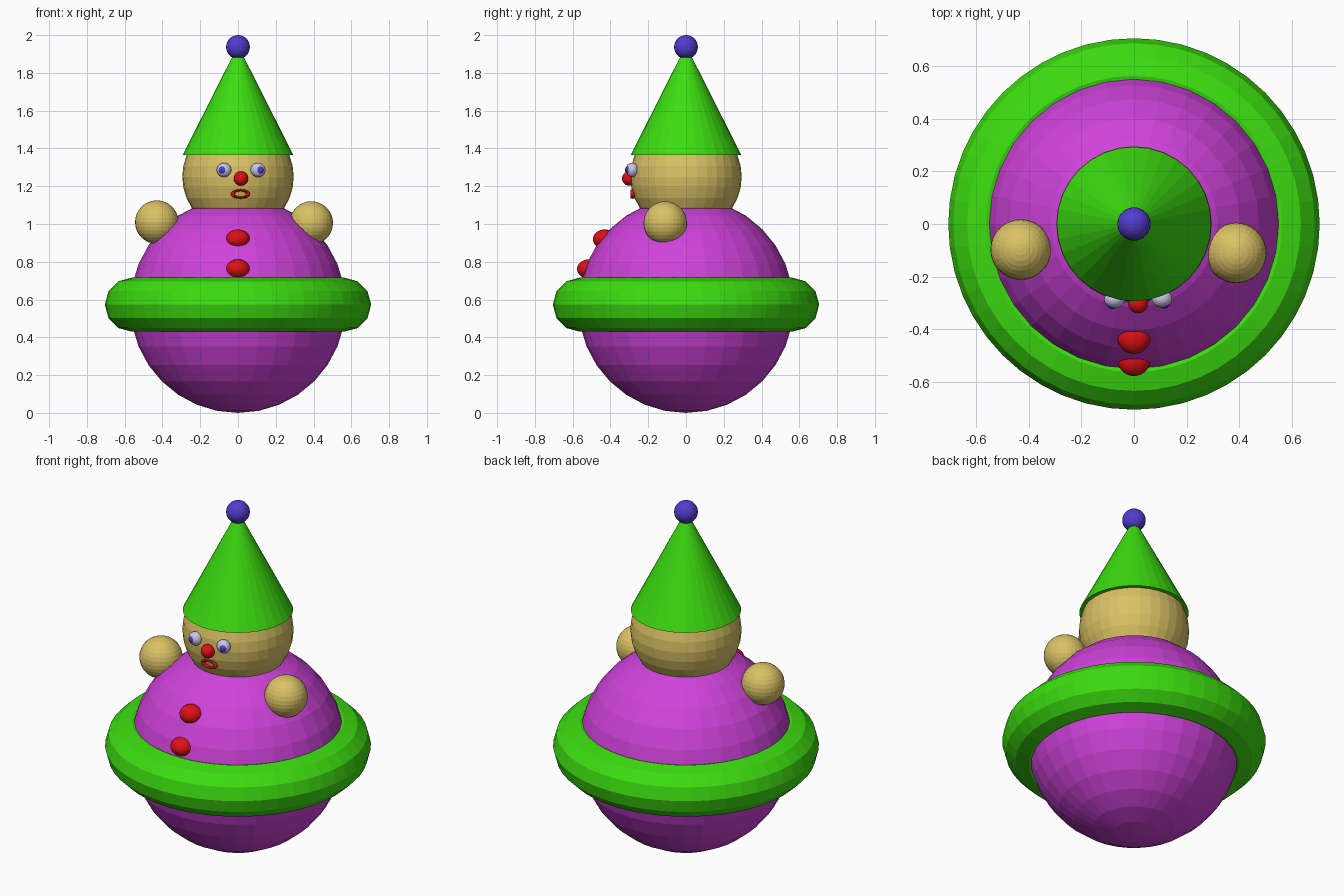
import bpy, bmesh, math
from mathutils import Matrix, Vector

if "Cube" in bpy.data.objects:
    bpy.data.objects.remove(bpy.data.objects["Cube"])


def mat(name, rgb):
    m = bpy.data.materials.new(name)
    m.diffuse_color = (*rgb, 1)
    m.use_nodes = True
    m.node_tree.nodes["Principled BSDF"].inputs["Base Color"].default_value = m.diffuse_color
    return m


PURPLE = mat("purple", (0.62, 0.055, 0.70))
GREEN = mat("green", (0.045, 0.72, 0.005))
TAN = mat("tan", (0.70, 0.54, 0.13))
RED = mat("red", (0.74, 0.005, 0.008))
BLUE = mat("blue", (0.085, 0.045, 0.62))
PALE = mat("pale_lilac", (0.58, 0.56, 0.78))


def finish(name, bm, material):
    me = bpy.data.meshes.new(name)
    bm.to_mesh(me)
    bm.free()
    me.materials.append(material)
    ob = bpy.data.objects.new(name, me)
    bpy.context.collection.objects.link(ob)
    return ob


def ball(name, center, radii, material, seg=32, rings=16):
    if not isinstance(radii, tuple):
        radii = (radii,) * 3
    bm = bmesh.new()
    bmesh.ops.create_uvsphere(bm, u_segments=seg, v_segments=rings, radius=1,
                              matrix=Matrix.Translation(center) @ Matrix.Diagonal((*radii, 1)))
    return finish(name, bm, material)


def ring(name, center, major, minor, material, seg, sides, scale=(1, 1, 1), tilt=0):
    bm = bmesh.new()
    rows = []
    for i in range(seg):
        a = math.tau * i / seg
        row = []
        for j in range(sides):
            b = math.tau * j / sides
            r = major + minor * math.cos(b)
            row.append(bm.verts.new((r * math.cos(a), r * math.sin(a), minor * math.sin(b))))
        rows.append(row)
    for i in range(seg):
        p, q = rows[i], rows[(i + 1) % seg]
        for j in range(sides):
            k = (j + 1) % sides
            bm.faces.new((p[j], q[j], q[k], p[k]))
    bm.transform(Matrix.Translation(center) @ Matrix.Diagonal((*scale, 1))
                 @ Matrix.Rotation(tilt, 4, 'X'))
    return finish(name, bm, material)


# round body with a padded belt
ball("body", (0, 0, 0.57), 0.57, PURPLE)
ring("belt", (0, 0, 0.573), 0.562, 0.143, GREEN, 48, 12)

# head
ball("head", (0, 0, 1.25), 0.295, TAN)

# pointed hat with pompom
bm = bmesh.new()
bmesh.ops.create_cone(bm, cap_ends=True, segments=32, radius1=0.293, radius2=0,
                      depth=0.58, matrix=Matrix.Translation((0, 0, 1.365 + 0.29)))
finish("hat", bm, GREEN)
ball("pompom", (0, 0, 1.937), 0.063, BLUE)

# hands
ball("left_hand", (-0.43, -0.097, 1.01), 0.115, TAN)
ball("right_hand", (0.388, -0.11, 1.005), 0.115, TAN)

# buttons down the chest
for i, (y, z) in enumerate(((-0.43, 0.92), (-0.514, 0.762))):
    ball(f"button_{i + 1}", (0, y, z), (0.063, 0.063, 0.051), RED)

# eyes with pupils
for side, ex, px, ey in (("left", -0.074, -0.081, -0.286), ("right", 0.106, 0.115, -0.284)):
    ball(f"{side}_eye", (ex, ey, 1.286), (0.039, 0.033, 0.038), PALE)
    ball(f"{side}_pupil", (px, ey - 0.016, 1.286), (0.023, 0.021, 0.023), BLUE, 16, 8)

# nose and open mouth
ball("nose", (0.016, -0.301, 1.241), 0.038, RED)
ring("mouth", (0.013, -0.283, 1.159), 0.04, 0.011, RED, 32, 12, (1, 1, 0.5), math.pi / 2)
